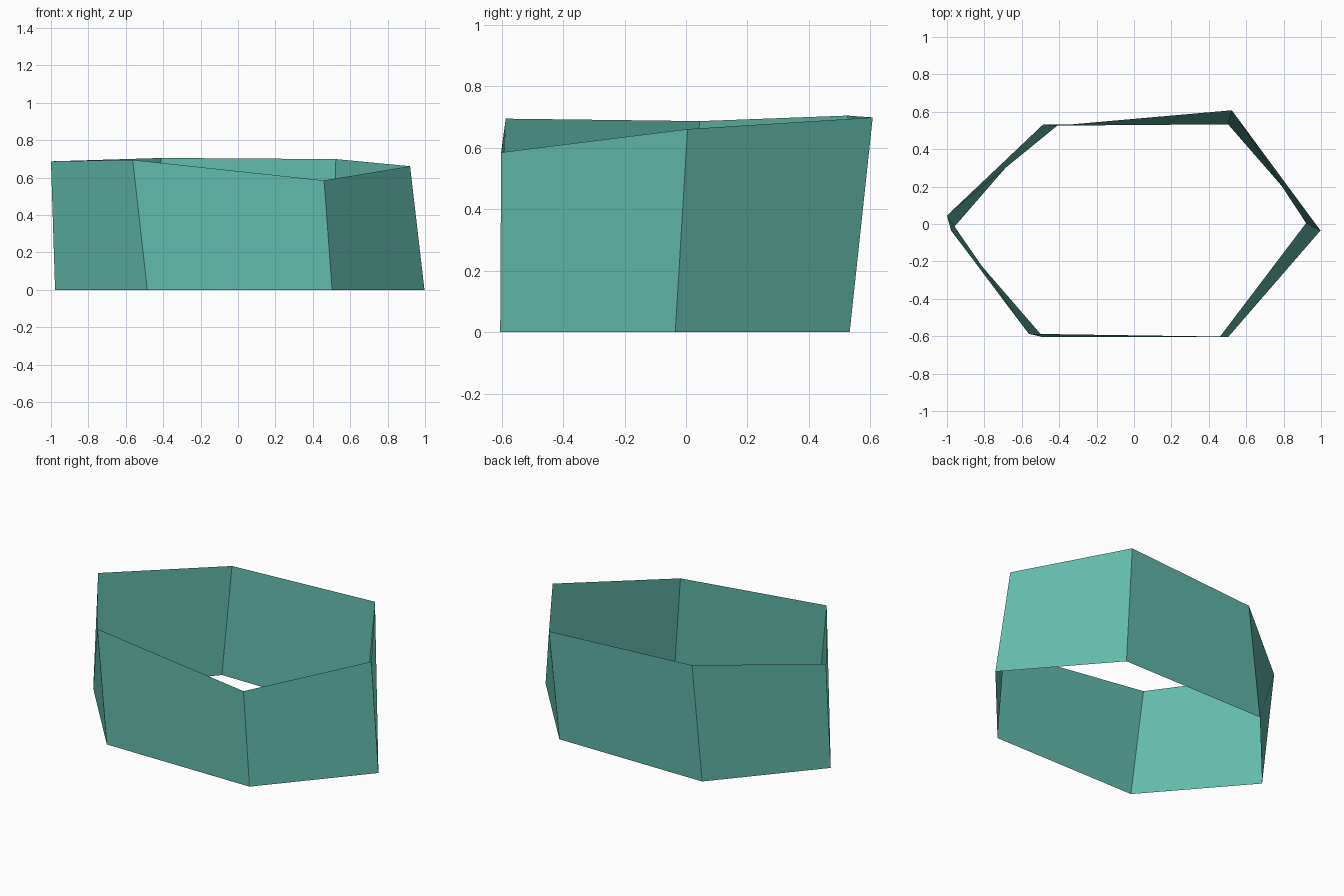
import bpy
import bmesh

cube = bpy.data.objects.get("Cube")
if cube:
    bpy.data.objects.remove(cube, do_unlink=True)

# Single flat colour
teal = bpy.data.materials.new("teal")
teal.use_nodes = True
colour = (0.122, 0.491, 0.402, 1.0)
teal.diffuse_color = colour
teal.node_tree.nodes["Principled BSDF"].inputs["Base Color"].default_value = colour

# Even six-sided foot and uneven rim, both counterclockwise from the front left corner
foot = [(-0.485, -0.605, 0), (0.503, -0.605, 0), (0.997, -0.035, 0),
        (0.503, 0.533, 0), (-0.485, 0.533, 0), (-0.978, -0.035, 0)]
rim = [(-0.563, -0.587, 0.695), (0.46, -0.602, 0.585), (0.92, 0.005, 0.661),
       (0.523, 0.608, 0.699), (-0.41, 0.526, 0.705), (-1.0, 0.045, 0.687)]


def build_wall(name, lower, upper, material):
    """Join two matching rings with one open band of flat panels."""
    bm = bmesh.new()
    low = [bm.verts.new(p) for p in lower]
    high = [bm.verts.new(p) for p in upper]
    for i in range(len(low)):
        j = (i + 1) % len(low)
        bm.faces.new((low[i], low[j], high[j], high[i]))
    mesh = bpy.data.meshes.new(name)
    bm.to_mesh(mesh)
    bm.free()
    mesh.materials.append(material)
    obj = bpy.data.objects.new(name, mesh)
    bpy.context.collection.objects.link(obj)
    return obj


# Open wall without floor or lid
build_wall("hexagonal_wall", foot, rim, teal)
